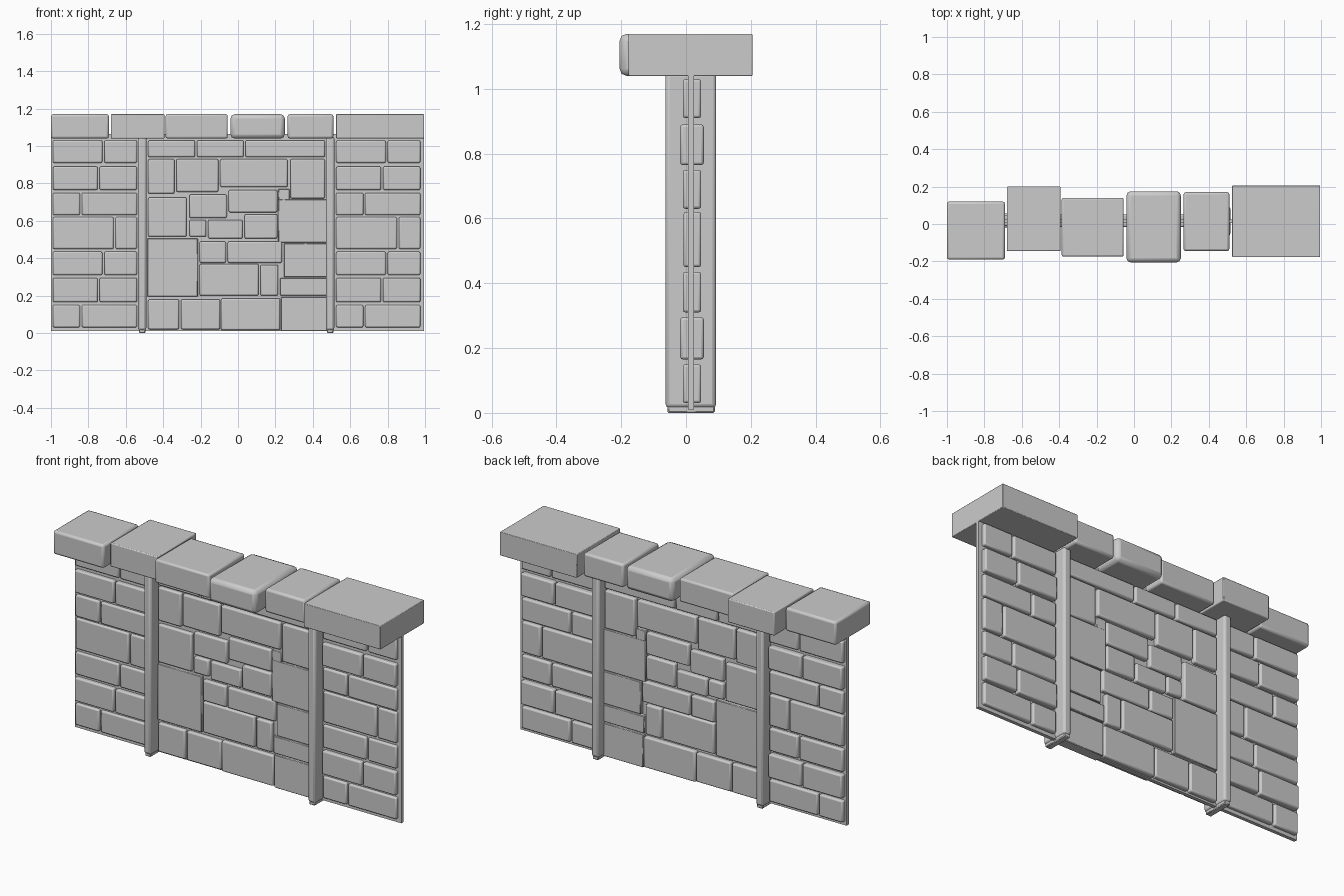
import bpy, bmesh
from mathutils import Matrix, Vector

if "Cube" in bpy.data.objects:
    bpy.data.objects.remove(bpy.data.objects["Cube"])


def boxes(name, items, bevel=0.008, segments=2):
    """One object made of axis-aligned boxes (x0, x1, y0, y1, z0, z1), in hundredths."""
    bm = bmesh.new()
    for x0, x1, y0, y1, z0, z1 in items:
        mid = Vector((x0 + x1, y0 + y1, z0 + z1)) / 200
        size = Vector((x1 - x0, y1 - y0, z1 - z0)) / 100
        bmesh.ops.create_cube(bm, size=1, matrix=Matrix.Translation(mid) @ Matrix.Diagonal((*size, 1)))
    mesh = bpy.data.meshes.new(name)
    bm.to_mesh(mesh)
    bm.free()
    ob = bpy.data.objects.new(name, mesh)
    bpy.context.collection.objects.link(ob)
    if bevel:
        mod = ob.modifiers.new("soft_edges", 'BEVEL')
        mod.width, mod.segments = bevel, segments
        mod.use_clamp_overlap = False
    bpy.ops.object.select_all(action='DESELECT')
    ob.select_set(True)
    bpy.context.view_layer.objects.active = ob
    bpy.ops.object.shade_smooth_by_angle(angle=0.6)
    return ob


# Thin mortar core running the full length
boxes("mortar_core", [(-100, 99.5, 0.6, 2.5, 1, 106.5)], bevel=0)

# Side panels: seven courses of two bricks, repeated left and right
# z0, z1, joint between the two bricks, front y, back y
courses = [
    (3, 15, 15, -1, 4.7), (16.5, 29.5, 24.5, -1.8, 5.5),
    (31, 43.5, 27, -1, 4.7), (45, 62, 33, -0.8, 4.7),
    (63, 75, 15, -1, 4.7), (76.5, 89, 24.5, -1.8, 5.5),
    (91, 103, 27, -1, 4.7),
]
for side, x in (("left", -99), ("right", 52.5)):
    bricks = []
    for z0, z1, joint, y0, y1 in courses:
        bricks.append((x, x + joint - 0.5, y0, y1, z0, z1))
        bricks.append((x + joint + 0.5, x + 45, y0, y1, z0, z1))
    boxes(side + "_panel_bricks", bricks)

# Middle panel: irregular bevelled stones (x0, x1, z0, z1)
stones = [
    (-48, -23, 94, 103), (-22, 3, 94, 103), (4, 46.5, 94, 103),
    (-48, -34, 74.5, 93), (-33, -10.5, 75.5, 93), (-9.5, 26.5, 78, 93), (28, 46.5, 72, 93),
    (-48, -27.5, 51.5, 72.5), (-26, -6, 61.5, 74), (-5, 21, 64.5, 76.5),
    (-26, -17, 51.5, 60.5), (-16, 2.5, 50.5, 60.5), (3.5, 21, 50.5, 63.5),
    (-20.5, -6.5, 37.5, 49), (-5.5, 23.5, 37.5, 49),
    (-20.5, 11, 20, 37), (12, 21.5, 20, 36.5),
    (-48, -31.5, 2, 18), (-30.5, -9.5, 2, 18), (-9, 22.5, 1.5, 18.5),
]
boxes("middle_stones", [(a, b, -1.5, 5, c, d) for a, b, c, d in stones])

# Middle panel: large flat stones with crisp edges
slabs = [(-48.5, -21.5, 19.5, 50.5), (21.5, 47.5, 48.5, 71.5), (21.5, 27.5, 71, 77),
         (24.5, 47.5, 30, 48), (22.5, 47.5, 20, 29.5), (23, 47.5, 1, 19.3)]
boxes("flat_stones", [(a, b, -1.2, 4.6, c, d) for a, b, c, d in slabs], 0.003, 1)

# Two upright posts with small inset feet
for side, x in (("left", -53.5), ("right", 47)):
    boxes(side + "_post", [(x, x + 4.5, -6.3, 9.3, 1.5, 105)], 0.012)
    boxes(side + "_post_foot", [(x + 0.5, x + 4, -5.7, 8.9, 0, 4)], 0.004, 1)

# Coping stones of varying depth along the top (x0, x1, y0, y1, bevel)
caps = [(-100, -69, -19, 12, 0.012), (-68, -39.3, -14.5, 20, 0.005),
        (-38.7, -5.5, -17.5, 14, 0.01), (-4, 25, -20.5, 17.5, 0.022),
        (26.5, 51, -14.5, 17, 0.012), (52.5, 99.5, -17.7, 20.5, 0.003)]
for i, (x0, x1, y0, y1, w) in enumerate(caps):
    boxes(f"coping_stone_{i + 1}", [(x0, x1, y0, y1, 104, 117)], w)
